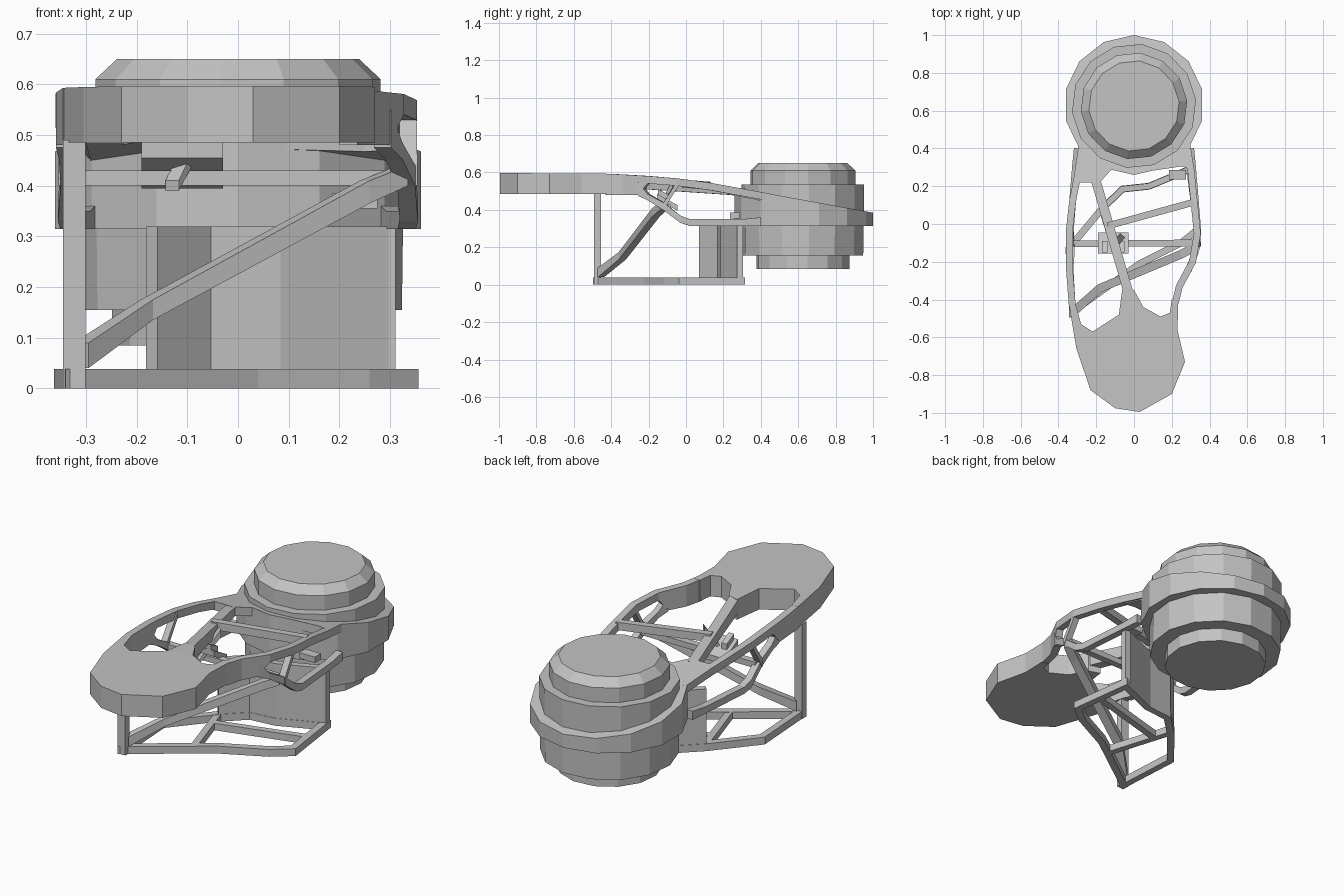
import bpy, bmesh, math
from mathutils import Vector

if "Cube" in bpy.data.objects:
    bpy.data.objects.remove(bpy.data.objects["Cube"])

grey = bpy.data.materials.new("plain_grey")
grey.use_nodes = True
grey.diffuse_color = (0.55, 0.55, 0.55, 1)
grey.node_tree.nodes["Principled BSDF"].inputs["Base Color"].default_value = (0.55, 0.55, 0.55, 1)


def finish(name, bm):
    bmesh.ops.recalc_face_normals(bm, faces=bm.faces)
    mesh = bpy.data.meshes.new(name)
    bm.to_mesh(mesh)
    bm.free()
    mesh.materials.append(grey)
    obj = bpy.data.objects.new(name, mesh)
    bpy.context.collection.objects.link(obj)
    return obj


def deck(y):
    """Height of the gently falling upper surface."""
    keys = [(-1, .597), (-.4, .593), (-.1, .575), (.1, .55), (.4, .495), (1, .385)]
    for (a, za), (b, zb) in zip(keys, keys[1:]):
        if y <= b:
            return za + (zb - za) * (y - a) / (b - a)
    return keys[-1][1]


def prism(name, outline, top, bottom):
    """Upright solid; top and bottom are heights as functions of y."""
    bm = bmesh.new()
    low = [bm.verts.new((x, y, bottom(y))) for x, y in outline]
    high = [bm.verts.new((x, y, top(y))) for x, y in outline]
    n = len(low)
    for i in range(n):
        j = (i + 1) % n
        bm.faces.new((low[i], low[j], high[j], high[i]))
    caps = [bm.faces.new(low[::-1]), bm.faces.new(high)]
    bm.normal_update()
    bmesh.ops.triangulate(bm, faces=caps)
    return finish(name, bm)


def ribbon(name, path, width, closed=False):
    """Mitred bar through points (x, y, bottom, top)."""
    bm = bmesh.new()
    n = len(path)
    flat = [Vector(p[:2]) for p in path]
    rings = []
    for i, (x, y, z0, z1) in enumerate(path):
        dirs = []
        if i or closed:
            dirs.append((flat[i] - flat[i - 1]).normalized())
        if i < n - 1 or closed:
            dirs.append((flat[(i + 1) % n] - flat[i]).normalized())
        d = sum(dirs, Vector((0, 0))).normalized()
        s = width / 2 / max(.5, d.dot(dirs[0]))
        ox, oy = -d.y * s, d.x * s
        rings.append([bm.verts.new(c) for c in (
            (x + ox, y + oy, z0), (x - ox, y - oy, z0),
            (x - ox, y - oy, z1), (x + ox, y + oy, z1))])
    for i in range(n if closed else n - 1):
        a, b = rings[i], rings[(i + 1) % n]
        for k in range(4):
            m = (k + 1) % 4
            bm.faces.new((a[k], a[m], b[m], b[k]))
    if not closed:
        bm.faces.new(rings[0])
        bm.faces.new(rings[-1][::-1])
    return finish(name, bm)


def drum(name, profile, sides, turn):
    """Stack of polygon rings (radius, height) about the rear axis."""
    bm = bmesh.new()
    rings = [[bm.verts.new((r * math.cos(turn + math.tau * i / sides),
                            .625 + r * math.sin(turn + math.tau * i / sides), z))
              for i in range(sides)] for r, z in profile]
    for a, b in zip(rings, rings[1:]):
        for i in range(sides):
            j = (i + 1) % sides
            bm.faces.new((a[i], a[j], b[j], b[i]))
    bm.faces.new(rings[0][::-1])
    bm.faces.new(rings[-1])
    return finish(name, bm)


def box(name, centre, size):
    x, y, z = centre
    w, d, h = (v / 2 for v in size)
    return ribbon(name, [(x, y - d, z - h, z + h), (x, y + d, z - h, z + h)], 2 * w)


# Rear drum stack and its sloping collar
drum("drum_body", [(.25, .085), (.25, .155), (.325, .155), (.33, .535),
                   (.283, .535), (.283, .61), (.24, .65)], 14, .1)
angles = [math.tau * (i + .5) / 14 for i in range(14)]
prism("drum_collar", [(.37 * math.cos(a), .63 + .37 * math.sin(a)) for a in angles],
      deck, lambda y: .315)

# Solid front pad, cut away in two bays beside the central strut
prism("front_pad", [
    (-.10, -.975), (.03, -.995), (.20, -.90), (.27, -.73), (.23, -.56), (.235, -.40),
    (.20, -.40), (.19, -.47), (.14, -.49), (.05, -.44), (0, -.35), (-.06, -.33),
    (-.08, -.48), (-.22, -.57), (-.28, -.53), (-.31, -.42), (-.345, -.42),
    (-.305, -.66), (-.23, -.88)], deck, lambda y: .485)

# Rear web joining the side rails to the collar
prism("rear_web", [
    (-.30, .22), (-.18, .22), (-.10, .31), (.05, .275), (.25, .305), (.31, .29),
    (.29, .42), (-.29, .42)], deck, lambda y: deck(y) - .045)

# Side trusses: upper rail, lower rail, brace
rails = {
    "right": [(-.327, -.43), (-.341, -.25), (-.342, -.20), (-.342, -.03), (-.325, .12),
              (-.30, .25), (-.275, .42)],
    "left": [(.218, -.42), (.24, -.33), (.283, -.25), (.31, -.20), (.335, -.05),
             (.318, .12), (.302, .28), (.28, .42)],
}
for side, path in rails.items():
    ribbon(side + "_upper_rail", [
        (x, y, .48 if y < -.22 else deck(y) - .04, deck(y)) for x, y in path], .036)
    s, root = (-1, .341) if side == "right" else (1, .285)
    ribbon(side + "_lower_rail", [
        (s * root, -.25, .475, .55), (s * (root + .33) / 2, -.20, .452, .485),
        (s * .332, -.12, .40, .44), (s * .337, -.03, .33, .37),
        (s * .333, .02, .315, .35), (s * .31, .30, .315, .35), (s * .30, .40, .315, .36)], .036)
    ribbon(side + "_truss_brace", [
        (s * .337, -.12, .40, .44), (s * .335, -.04, .53, .565)], .034)

# Upper cross members
ribbon("central_strut", [(-.03, -.36, .52, .59), (-.205, .24, .48, deck(.24))], .05)
ribbon("upper_cross_bar", [(-.14, -.01, .52, .56), (.315, .115, .51, .55)], .036)
ribbon("middle_cross_bar", [(-.335, -.105, .40, .43), (.33, -.10, .40, .43)], .035)

# Small tilted clamp at the crossing
ribbon("clamp_plate", [(-.11, -.155, .455, .485), (-.11, -.045, .395, .425)], .16)
for x in (-.155, -.065):
    ribbon("clamp_lug", [(x, -.15, .475, .51), (x, -.09, .445, .48)], .03)
ribbon("clamp_arm", [(-.13, -.14, .39, .41), (-.06, -.06, .52, .56)], .035)
box("small_latch", (.23, .26, .37), (.09, .05, .03))

# Lower frame
floor_path = [
    (-.325, -.465), (-.345, -.13), (-.17, .08), (-.06, .185), (.08, .20), (.295, .29),
    (.337, -.03), (.25, -.10), (.03, -.21)]
ribbon("lower_frame", [(x, y, 0, .038) for x, y in floor_path], .036, closed=True)
ribbon("lower_cross_bar", [(-.14, -.01, 0, .036), (.315, .115, 0, .036)], .034)
ribbon("lower_lengthwise_bar", [(-.06, -.27, 0, .036), (-.17, .08, 0, .036)], .034)

# Standing wall ahead of the drum, corner post, front leg and long brace
ribbon("curved_wall", [(x, y, .03, .32) for x, y in floor_path[2:6]], .032)
box("corner_post", (.295, .29, .17), (.032, .032, .30))
box("front_leg", (-.323, -.473, .245), (.044, .036, .49))
ribbon("long_brace", [
    (-.31, -.455, .04, .09), (-.18, -.34, .135, .175), (.25, -.16, .365, .41),
    (.325, -.12, .40, .44)], .045)
